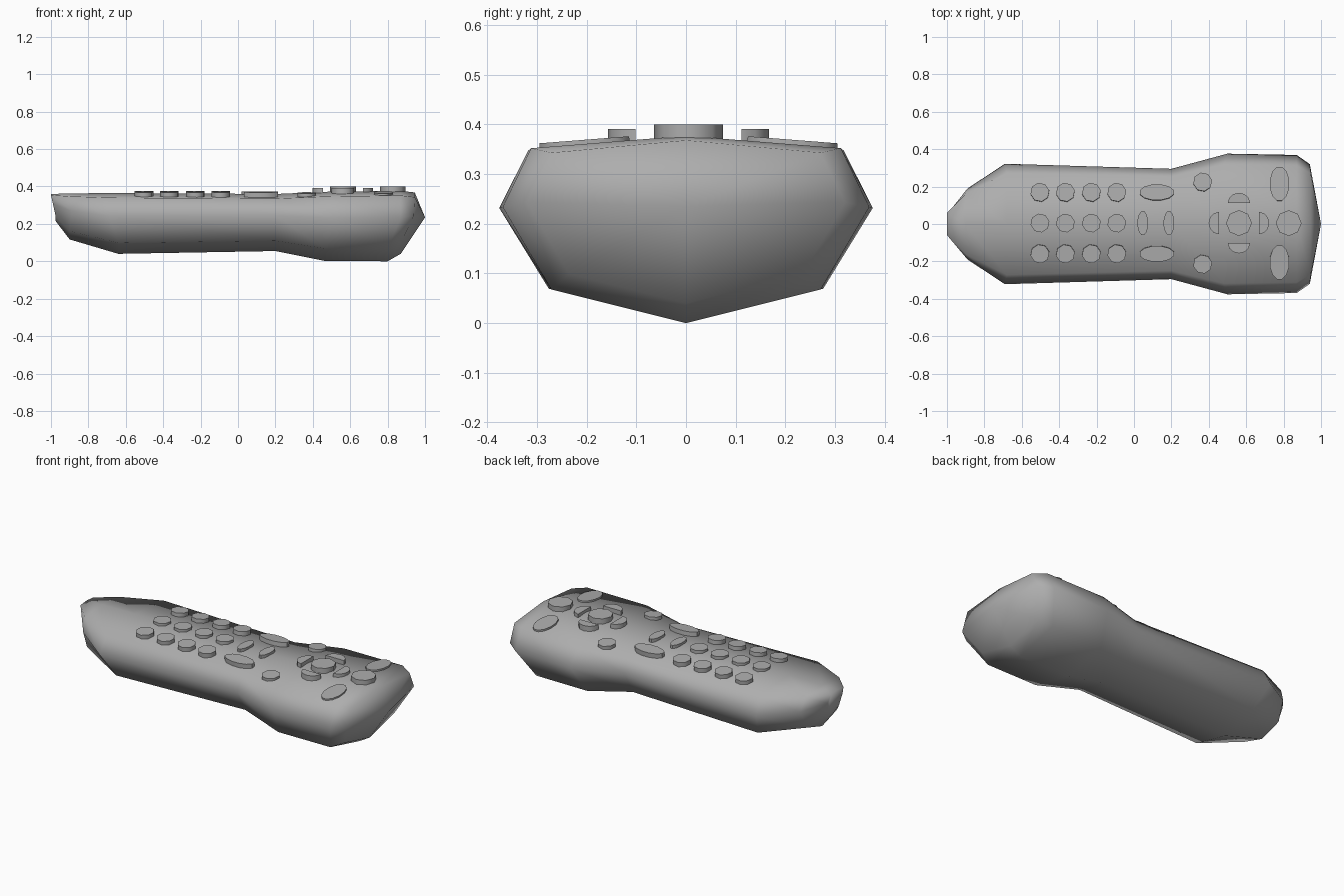
import bpy, bmesh
from math import pi, cos, sin
from mathutils import Matrix

if "Cube" in bpy.data.objects:
    bpy.data.objects.remove(bpy.data.objects["Cube"])

# Dark grey plastic shared by all parts
plastic = bpy.data.materials.new("dark_grey_plastic")
plastic.diffuse_color = (0.42, 0.42, 0.42, 1)
plastic.use_nodes = True
plastic.node_tree.nodes["Principled BSDF"].inputs["Base Color"].default_value = plastic.diffuse_color


def finish(bm, name, smooth_angle):
    bmesh.ops.recalc_face_normals(bm, faces=bm.faces)
    mesh = bpy.data.meshes.new(name)
    bm.to_mesh(mesh)
    bm.free()
    mesh.materials.append(plastic)
    ob = bpy.data.objects.new(name, mesh)
    bpy.context.collection.objects.link(ob)
    bpy.ops.object.select_all(action='DESELECT')
    ob.select_set(True)
    bpy.context.view_layer.objects.active = ob
    bpy.ops.object.shade_smooth_by_angle(angle=smooth_angle)
    return ob


# Handset body: eight-sided sections lofted along x
# (x at widest line, x at keel, x at top, half width, keel z, top z)
stations = [
    (-0.985, -0.975, -1.00, 0.07, 0.215, 0.360),
    (-0.89, -0.90, -0.90, 0.19, 0.117, 0.363),
    (-0.69, -0.64, -0.68, 0.322, 0.040, 0.365),
    (0.20, 0.20, 0.20, 0.295, 0.055, 0.360),
    (0.50, 0.46, 0.48, 0.376, 0.003, 0.372),
    (0.87, 0.80, 0.87, 0.369, 0.000, 0.377),
    (0.94, 0.87, 0.945, 0.32, 0.040, 0.368),
]
bm = bmesh.new()
rings = []
for xw, xb, xt, w, zb, zt in stations:
    h = zt - zb
    half = [(xb, 0.735 * w, zb + 0.18 * h), (xw, w, zb + 0.62 * h),
            (xt, 0.845 * w, zt - 0.025 * min(1, w / 0.3))]
    pts = [(xb, 0, zb)] + half + [(xt, 0, zt)]
    pts += [(x, -y, z) for x, y, z in reversed(half)]
    rings.append([bm.verts.new(p) for p in pts])
for a, b in zip(rings, rings[1:]):
    for i in range(8):
        j = (i + 1) % 8
        bm.faces.new((a[i], a[j], b[j], b[i]))
bm.faces.new(rings[0])
nose = bm.verts.new((1.0, 0, 0.235))
for i in range(8):
    bm.faces.new((rings[-1][i], rings[-1][(i + 1) % 8], nose))
finish(bm, "handset_body", pi)


def button(name, x, y, outline, top, tilt=0.0):
    """Extruded outline sunk into the upper face, leaning with its slope."""
    bm = bmesh.new()
    face = bm.faces.new([bm.verts.new((px, py, 0)) for px, py in outline])
    out = bmesh.ops.extrude_face_region(bm, geom=[face])
    low = [v for v in out["geom"] if isinstance(v, bmesh.types.BMVert)]
    bmesh.ops.translate(bm, verts=low, vec=(0, 0, -0.04))
    bm.transform(Matrix.Translation((x, y, top)) @ Matrix.Rotation(tilt, 4, 'X'))
    finish(bm, name, 0.9)


def oval(rx, ry, n=12, phase=0.5):
    return [(rx * cos((i + phase) * 2 * pi / n), ry * sin((i + phase) * 2 * pi / n))
            for i in range(n)]


def half_round(turn, width=0.06, depth=0.055, n=6):
    pts = [(depth * sin(pi * i / n), -width * cos(pi * i / n)) for i in range(n + 1)]
    return [(px * cos(turn) - py * sin(turn), px * sin(turn) + py * cos(turn))
            for px, py in pts]


CY = 0.005   # centre line of the key layout
disc = oval(0.051, 0.051, 8, 0.25)
big_disc = oval(0.069, 0.069, 8, 0)

# Number keypad
for c, x in enumerate((-0.503, -0.367, -0.228, -0.092)):
    for r, s in enumerate((-1, 0, 1)):
        button(f"number_key_{c}_{r}", x, CY + 0.165 * s, disc,
               0.376 - 0.005 * abs(s), -0.075 * s)

# Mirrored side keys
for s, side in ((-1, "near"), (1, "far")):
    button(f"rocker_{side}", 0.122, CY + 0.165 * s, oval(0.094, 0.043), 0.371, -0.075 * s)
    button(f"menu_key_{side}", 0.367, CY + 0.22 * s, disc, 0.366, -0.075 * s)
    button(f"volume_key_{side}", 0.778, CY + 0.21 * s, oval(0.053, 0.094), 0.369, -0.078 * s)
    button(f"channel_key_{side}", 0.117 + 0.07 * s, CY, oval(0.029, 0.066), 0.374)

# Direction pad and power key
button("select_key", 0.561, CY, big_disc, 0.40)
button("power_key", 0.827, CY, big_disc, 0.40)
for i in range(4):
    a = i * pi / 2
    button(f"direction_key_{i}", 0.561 + 0.107 * cos(a), CY + 0.107 * sin(a),
           half_round(a), 0.391)
